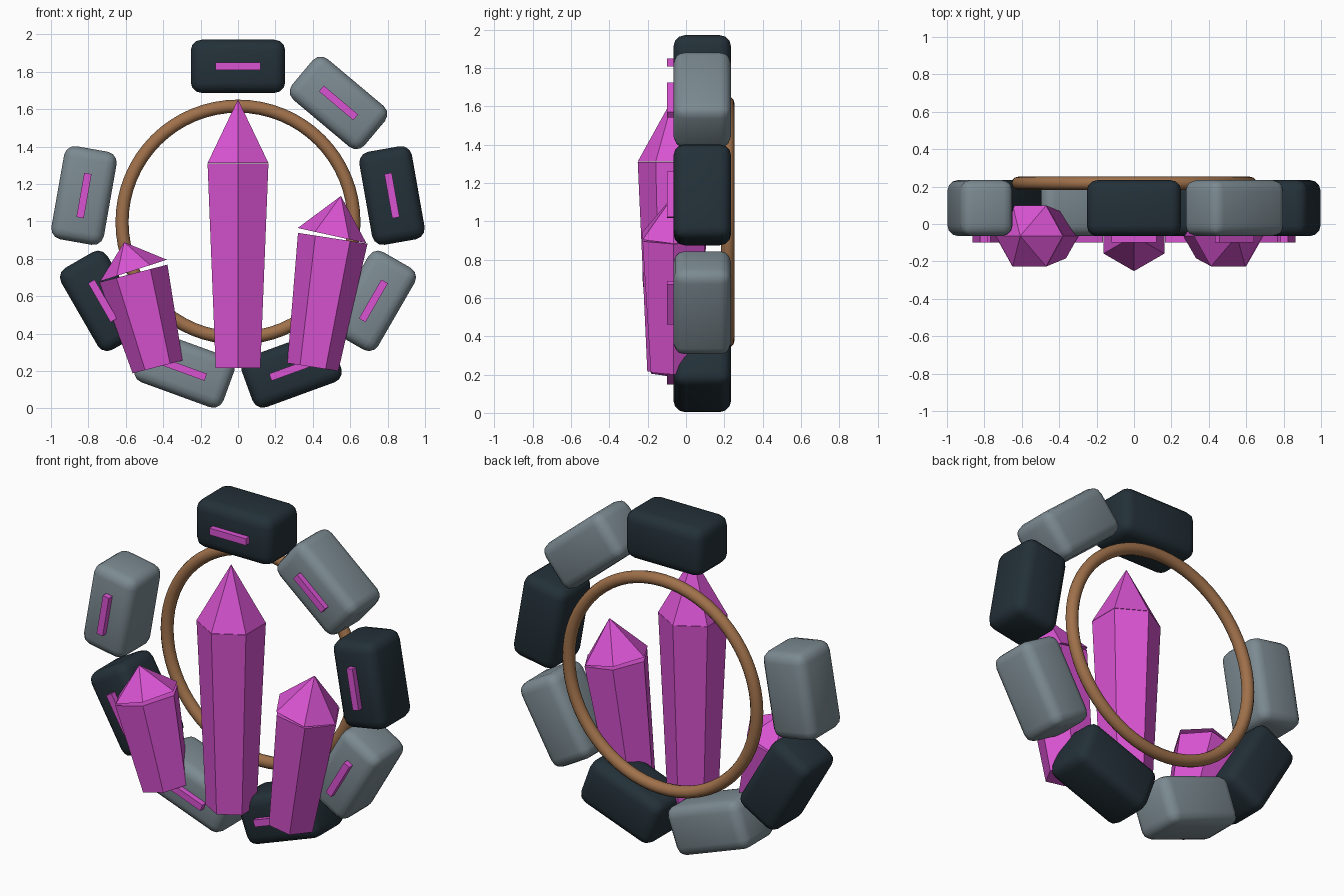
import bpy
import bmesh
from math import sin, cos, radians, pi
from mathutils import Vector

if "Cube" in bpy.data.objects:
    bpy.data.objects.remove(bpy.data.objects["Cube"], do_unlink=True)


def material(name, rgb):
    m = bpy.data.materials.new(name)
    m.use_nodes = True
    color = (*rgb, 1.0)
    m.diffuse_color = color
    m.node_tree.nodes["Principled BSDF"].inputs["Base Color"].default_value = color
    return m


DARK = material("dark_slate", (0.017, 0.030, 0.040))
GREY = material("grey_stone", (0.20, 0.255, 0.285))
PINK = material("magenta_crystal", (0.70, 0.088, 0.65))
BRONZE = material("bronze", (0.35, 0.165, 0.07))

CENTRE_Z = 0.993
STONE_RADIUS = 0.836


def add_object(name, bm, mat, location, tilt=0.0):
    bmesh.ops.recalc_face_normals(bm, faces=bm.faces)
    mesh = bpy.data.meshes.new(name)
    bm.to_mesh(mesh)
    bm.free()
    mesh.materials.append(mat)
    obj = bpy.data.objects.new(name, mesh)
    bpy.context.collection.objects.link(obj)
    obj.location = location
    obj.rotation_euler.y = radians(tilt)
    return obj


def smooth(obj, angle):
    bpy.ops.object.select_all(action="DESELECT")
    obj.select_set(True)
    bpy.context.view_layer.objects.active = obj
    bpy.ops.object.shade_smooth_by_angle(angle=radians(angle))


def box(name, size, mat, location, tilt, bevel=0.0):
    bm = bmesh.new()
    bmesh.ops.create_cube(bm, size=1)
    bmesh.ops.scale(bm, vec=Vector(size), verts=bm.verts)
    if bevel:
        bmesh.ops.bevel(bm, geom=bm.edges[:], offset=bevel, segments=3,
                        profile=0.5, affect="EDGES")
    return add_object(name, bm, mat, location, tilt)


def hexagon(bm, radius, z, turn):
    return [bm.verts.new((radius * cos(turn + i * pi / 3),
                          radius * sin(turn + i * pi / 3), z)) for i in range(6)]


def shaft(name, r_low, r_high, length, turn, location, tilt):
    bm = bmesh.new()
    low, high = hexagon(bm, r_low, 0, turn), hexagon(bm, r_high, length, turn)
    for i in range(6):
        j = (i + 1) % 6
        bm.faces.new((low[i], low[j], high[j], high[i]))
    bm.faces.new(low)
    bm.faces.new(high)
    return add_object(name, bm, PINK, location, tilt)


def tip(name, radius, height, turn, location, tilt):
    bm = bmesh.new()
    base = hexagon(bm, radius, 0, turn)
    apex = bm.verts.new((0, 0, height))
    for i in range(6):
        bm.faces.new((base[i], base[(i + 1) % 6], apex))
    bm.faces.new(base)
    return add_object(name, bm, PINK, location, tilt)


# Broken circle of stones with glowing bars; the ninth place stays empty
for i in range(8):
    a = radians(90 - 40 * i)
    x, z = STONE_RADIUS * cos(a), CENTRE_Z + STONE_RADIUS * sin(a)
    stone = box(f"arch_stone_{i + 1}", (0.505, 0.30, 0.285),
                GREY if i % 2 else DARK, (x, 0.085, z), 40 * i, bevel=0.058)
    smooth(stone, 35)
    box(f"glowing_bar_{i + 1}", (0.24, 0.05, 0.04), PINK, (x, -0.073, z), 40 * i)

# Bronze ring behind the stones
bpy.ops.mesh.primitive_torus_add(major_radius=0.62, minor_radius=0.035,
                                 major_segments=64, minor_segments=12,
                                 location=(0, 0.218, CENTRE_Z + 0.003),
                                 rotation=(pi / 2, 0, 0))
ring = bpy.context.object
ring.name = "bronze_ring"
ring.data.materials.append(BRONZE)
smooth(ring, 60)

# Crystals: name, foot, tilt, length, turn, tip centre, tip tilt, tip height
CRYSTALS = [
    ("centre", (0, 0.215), 0, 1.095, pi / 6, (0, 1.312), 0, 0.34),
    ("left", (0.40, 0.221), 8.8, 0.697, 0, (0.503, 0.924), 12.5, 0.217),
    ("right", (-0.43, 0.222), -14.5, 0.516, 0, (-0.559, 0.737), -18, 0.16),
]
for side, foot, tilt, length, turn, top, tip_tilt, height in CRYSTALS:
    shaft(f"{side}_crystal_shaft", 0.138, 0.188, length, turn,
          (foot[0], -0.064, foot[1]), tilt)
    tip(f"{side}_crystal_tip", 0.188, height, turn,
        (top[0], -0.064, top[1]), tip_tilt)
